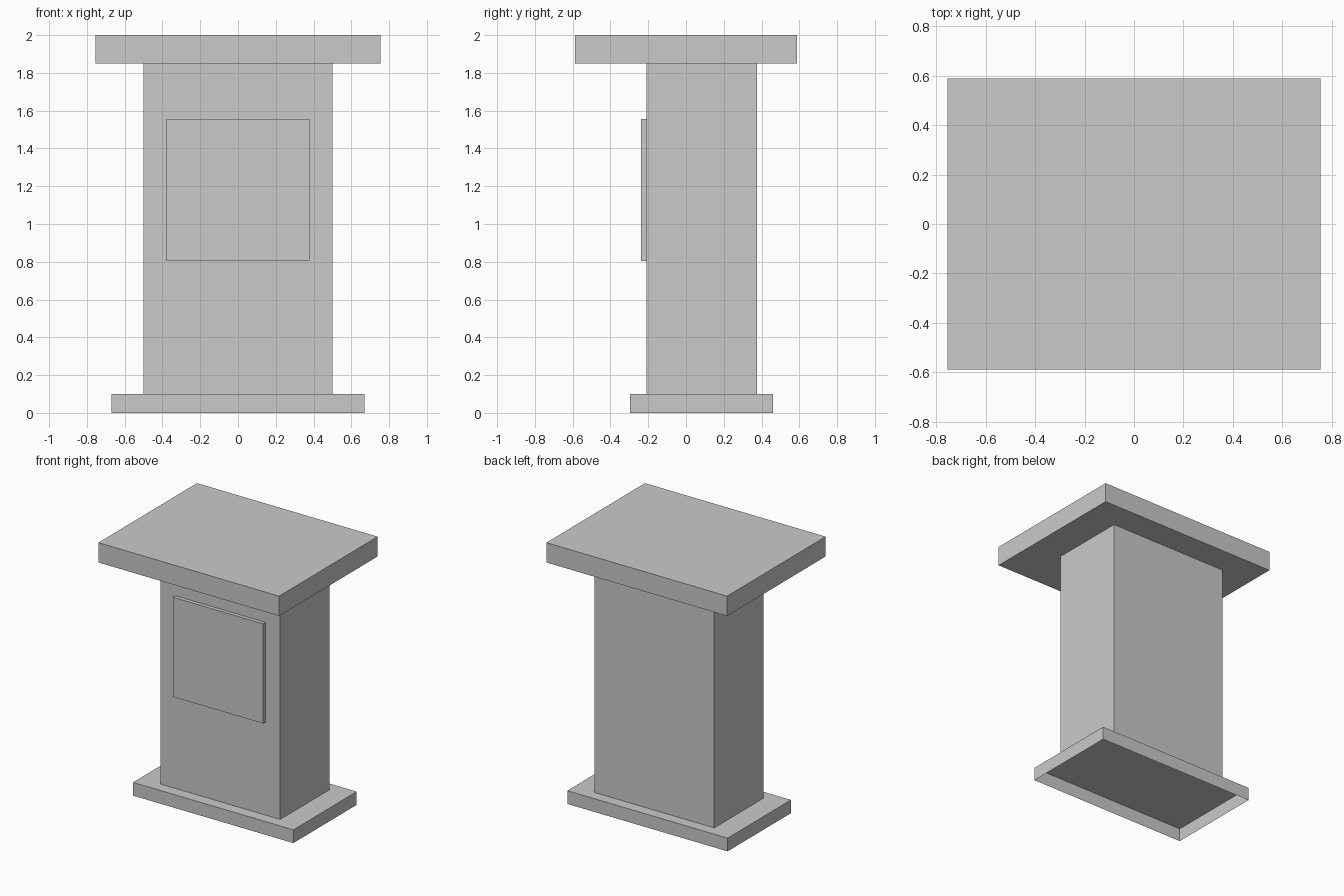
import bpy
import bmesh

if "Cube" in bpy.data.objects:
    bpy.data.objects.remove(bpy.data.objects["Cube"])

grey = bpy.data.materials.new("light_grey")
grey.diffuse_color = (0.59, 0.59, 0.59, 1.0)
grey.use_nodes = True
grey.node_tree.nodes["Principled BSDF"].inputs["Base Color"].default_value = grey.diffuse_color


def box(name, x, y, z, open_bottom=False):
    """Box from (min, max) ranges, optionally without its underside."""
    bm = bmesh.new()
    bmesh.ops.create_cube(bm, size=1.0)
    for v in bm.verts:
        v.co = [r[0] if c < 0 else r[1] for c, r in zip(v.co, (x, y, z))]
    bm.normal_update()
    if open_bottom:
        under = [f for f in bm.faces if f.normal.z < -0.5]
        bmesh.ops.delete(bm, geom=under, context='FACES_ONLY')
    mesh = bpy.data.meshes.new(name)
    bm.to_mesh(mesh)
    bm.free()
    mesh.materials.append(grey)
    obj = bpy.data.objects.new(name, mesh)
    bpy.context.collection.objects.link(obj)
    return obj


# Hollow foot plate, open underneath
box("base", (-0.67, 0.67), (-0.296, 0.46), (0.0, 0.1), open_bottom=True)
# Upright column
box("column", (-0.5, 0.5), (-0.21, 0.377), (0.1, 1.85))
# Raised panel on the front of the column
box("front_panel", (-0.378, 0.378), (-0.239, -0.208), (0.803, 1.556))
# Overhanging top slab
box("top_slab", (-0.755, 0.755), (-0.588, 0.588), (1.85, 2.0))
